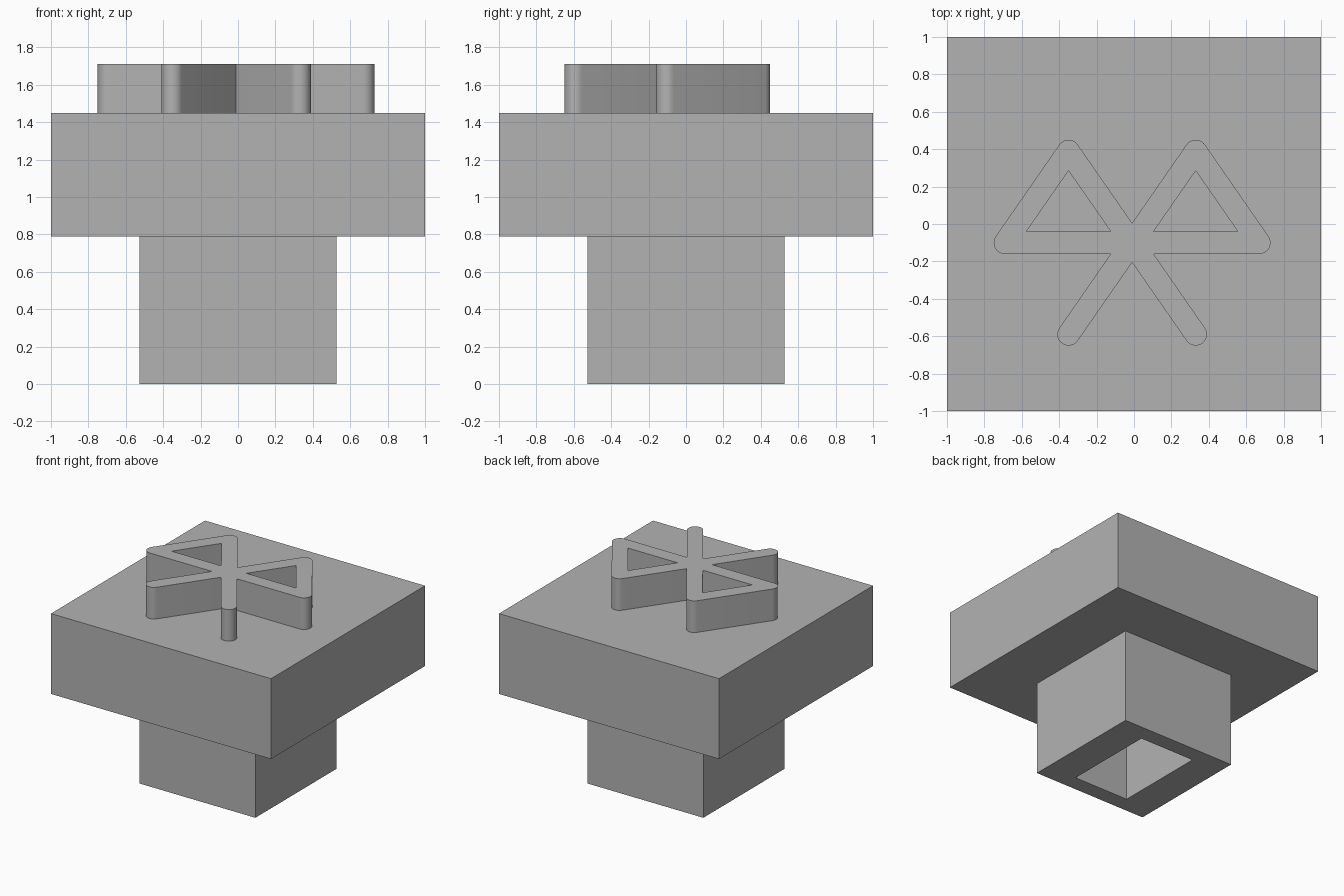
import bpy
import bmesh
from math import sin, cos, atan2, hypot, pi

default_cube = bpy.data.objects.get("Cube")
if default_cube:
    bpy.data.objects.remove(default_cube, do_unlink=True)

grey = bpy.data.materials.new("plain_grey")
grey.use_nodes = True
colour = (0.45, 0.45, 0.45, 1)
grey.diffuse_color = colour
grey.node_tree.nodes["Principled BSDF"].inputs["Base Color"].default_value = colour


def prism(name, loops, z0, z1):
    """Solid prism from an outer outline and optional hole outlines."""
    bm = bmesh.new()
    low_edges, high_edges = [], []
    for loop in loops:
        low = [bm.verts.new((x, y, z0)) for x, y in loop]
        high = [bm.verts.new((x, y, z1)) for x, y in loop]
        for i in range(len(loop)):
            j = (i + 1) % len(loop)
            bm.faces.new((low[i], low[j], high[j], high[i]))
            low_edges.append(bm.edges.get((low[i], low[j])))
            high_edges.append(bm.edges.get((high[i], high[j])))
    for edges in (low_edges, high_edges):
        bmesh.ops.triangle_fill(bm, use_beauty=True, edges=edges, normal=(0, 0, 1))
    bmesh.ops.recalc_face_normals(bm, faces=bm.faces[:])
    mesh = bpy.data.meshes.new(name)
    bm.to_mesh(mesh)
    bm.free()
    mesh.materials.append(grey)
    obj = bpy.data.objects.new(name, mesh)
    bpy.context.collection.objects.link(obj)
    return obj


def rectangle(hx, hy):
    return [(-hx, -hy), (hx, -hy), (hx, hy), (-hx, hy)]


def arc(cx, cy, r, start, end, steps=14):
    angles = [start + (end - start) * i / steps for i in range(steps + 1)]
    return [(cx + r * cos(a), cy + r * sin(a)) for a in angles]


# Hollow square stem and the block on top of it
prism("stem", [rectangle(0.527, 0.527), rectangle(0.255, 0.392)], 0, 0.79)
prism("block", [rectangle(1, 1)], 0.79, 1.45)

# Raised relief: bars of equal width crossing at a hub, with two triangular openings
r, hub_y, dx, dy = 0.06, -0.1, 0.34, 0.49
tilt = atan2(dx, dy)
rise = r * hypot(dx, dy) / dx         # vertical offset of a slanted bar's edge
inner = (rise + r) * dx / dy          # where slanted and level edges meet

half = [(0, hub_y - rise)]
half += arc(dx, hub_y - dy, r, tilt - pi, tilt)
half += [((rise - r) * dx / dy + 2 * r * dx / dy, hub_y - r)]
half += arc(2 * dx, hub_y, r, -pi / 2, tilt)
half += arc(dx, hub_y + dy, r, tilt, pi - tilt)
half += [(0, hub_y + rise)]
outline = half + [(-x, y) for x, y in reversed(half[1:-1])]
opening = [(inner, hub_y + r), (2 * dx - inner, hub_y + r), (dx, hub_y + dy - rise)]
mirrored = [(-x, y) for x, y in opening]

relief = prism("raised_relief", [outline, opening, mirrored], 1.45, 1.71)
relief.location.x = -0.01

# Smooth the rounded bar ends, keep the corners crisp
bpy.ops.object.select_all(action="DESELECT")
relief.select_set(True)
bpy.context.view_layer.objects.active = relief
bpy.ops.object.shade_smooth_by_angle(angle=pi / 6)
